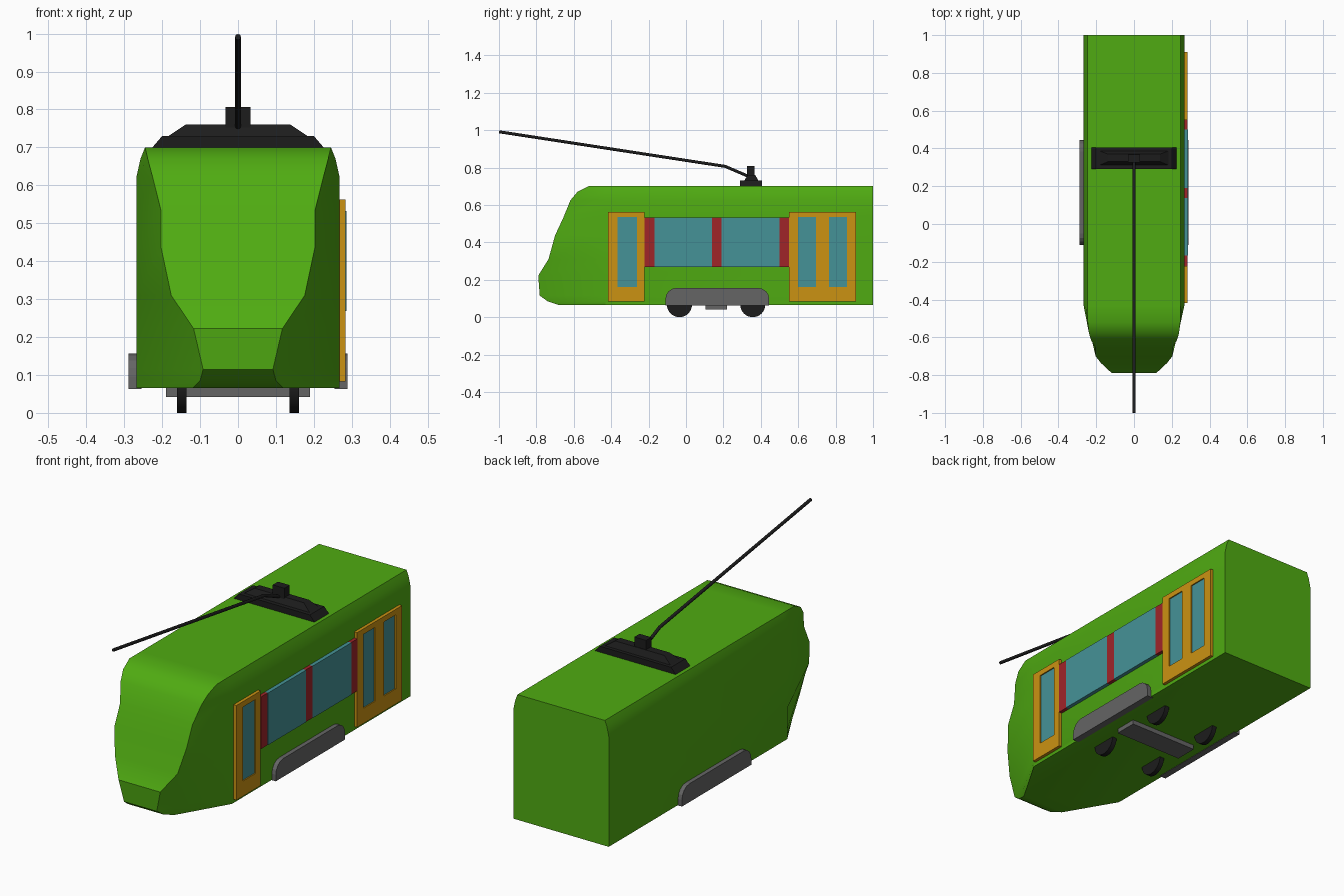
import bpy, bmesh, math

if "Cube" in bpy.data.objects:
    bpy.data.objects.remove(bpy.data.objects["Cube"])


def mat(name, r, g, b):
    m = bpy.data.materials.new(name)
    m.diffuse_color = (r, g, b, 1)
    m.use_nodes = True
    m.node_tree.nodes["Principled BSDF"].inputs["Base Color"].default_value = m.diffuse_color
    return m


GREEN = mat("green", 0.08, 0.41, 0.006)
ORANGE = mat("orange", 0.6, 0.29, 0.006)
TEAL = mat("teal", 0.06, 0.29, 0.31)
RED = mat("red", 0.35, 0.018, 0.022)
BLACK = mat("black", 0.012, 0.012, 0.012)
GREY = mat("grey", 0.13, 0.13, 0.13)


def finish(name, bm, *mats):
    bmesh.ops.recalc_face_normals(bm, faces=bm.faces)
    me = bpy.data.meshes.new(name)
    bm.to_mesh(me)
    bm.free()
    for m in mats:
        me.materials.append(m)
    ob = bpy.data.objects.new(name, me)
    bpy.context.collection.objects.link(ob)
    return ob


def loft(name, loops, m):
    """Skin a stack of point loops and cap both ends."""
    bm = bmesh.new()
    rows = [[bm.verts.new(p) for p in lp] for lp in loops]
    n = len(rows[0])
    for a, b in zip(rows, rows[1:]):
        for i in range(n):
            j = (i + 1) % n
            bm.faces.new((a[i], a[j], b[j], b[i]))
    bm.faces.new(rows[0])
    bm.faces.new(rows[-1])
    return finish(name, bm, m)


def rect(x0, x1, y0, y1, z):
    return [(x0, y0, z), (x1, y0, z), (x1, y1, z), (x0, y1, z)]


def box(name, x0, x1, y0, y1, z0, z1, m):
    return loft(name, [rect(x0, x1, y0, y1, z0), rect(x0, x1, y0, y1, z1)], m)


def smooth(ob, deg=30):
    bpy.ops.object.select_all(action='DESELECT')
    ob.select_set(True)
    bpy.context.view_layer.objects.active = ob
    bpy.ops.object.shade_smooth_by_angle(angle=math.radians(deg))


# Body: per level (z, side half width, nose half width, nose y)
levels = [(0.065, 0.267, 0.12, -0.68), (0.085, 0.267, 0.1, -0.74),
          (0.115, 0.267, 0.092, -0.782), (0.222, 0.267, 0.117, -0.79),
          (0.31, 0.267, 0.176, -0.735), (0.437, 0.267, 0.203, -0.70),
          (0.534, 0.267, 0.203, -0.655), (0.625, 0.267, 0.226, -0.618),
          (0.67, 0.257, 0.238, -0.58), (0.70, 0.245, 0.245, -0.52)]
body = loft("body", [[(-c, 1, z), (-c, -0.43, z), (-f, y, z),
                      (f, y, z), (c, -0.43, z), (c, 1, z)]
                     for z, c, f, y in levels], GREEN)
smooth(body)


# Doors with recessed panes, right side only
def door(name, y0, y1, p0, p1):
    bm = bmesh.new()

    def ring(x, a, b, c, d):
        return [bm.verts.new((x, y, z)) for y, z in ((a, c), (b, c), (b, d), (a, d))]
    rings = [ring(0.26, y0, y1, 0.083, 0.563), ring(0.283, y0, y1, 0.083, 0.563),
             ring(0.283, p0, p1, 0.16, 0.535), ring(0.277, p0, p1, 0.16, 0.535)]
    for a, b in zip(rings, rings[1:]):
        for i in range(4):
            j = (i + 1) % 4
            bm.faces.new((a[i], a[j], b[j], b[i]))
    bm.faces.new(rings[0])
    bm.faces.new(rings[-1]).material_index = 1
    finish(name, bm, ORANGE, TEAL)


door("front_door", -0.417, -0.222, -0.365, -0.262)
door("rear_door_a", 0.55, 0.73, 0.60, 0.695)
door("rear_door_b", 0.73, 0.91, 0.765, 0.86)

# Window band with red posts
for i, (a, b) in enumerate(((-0.168, 0.138), (0.19, 0.50))):
    box(f"side_window_{i}", 0.26, 0.286, a, b, 0.268, 0.532, TEAL)
for i, (a, b) in enumerate(((-0.222, -0.168), (0.138, 0.19), (0.50, 0.55))):
    box(f"window_post_{i}", 0.26, 0.284, a, b, 0.268, 0.532, RED)

# Bogie skirts on both sides, rounded top corners
R = 0.06
skirt = [(-0.11, 0.063), (0.445, 0.063)]
for cy, start in ((0.445 - R, 0), (-0.11 + R, 90)):
    for k in range(5):
        t = math.radians(start + k * 22.5)
        skirt.append((cy + R * math.cos(t), 0.096 + R * math.sin(t)))
for side, s in (("left", -1), ("right", 1)):
    loft(f"{side}_skirt", [[(s * x, y, z) for y, z in skirt] for x in (0.255, 0.289)], GREY)

# Wheels
for s in (-1, 1):
    for y in (-0.035, 0.357):
        loops = [[(s * x, y + 0.067 * math.cos(k * math.tau / 32),
                   0.067 + 0.067 * math.sin(k * math.tau / 32)) for k in range(32)]
                 for x in (0.136, 0.168 - 0.007)]
        smooth(loft("wheel", loops, BLACK))

# Underframe bar
box("underframe_bar", -0.19, 0.19, 0.105, 0.22, 0.042, 0.075, GREY)

# Roof mount: two tapered tiers and a pivot block
loft("roof_mount_base", [rect(-0.23, 0.23, 0.29, 0.405, 0.695),
                         rect(-0.20, 0.20, 0.29, 0.405, 0.73)], BLACK)
loft("roof_mount_top", [rect(-0.186, 0.186, 0.31, 0.388, 0.728),
                        rect(-0.138, 0.138, 0.33, 0.37, 0.76)], BLACK)
box("pivot_block", -0.033, 0.033, 0.325, 0.367, 0.75, 0.807, BLACK)

# Current collector pole
cu = bpy.data.curves.new("collector_pole", 'CURVE')
cu.dimensions = '3D'
cu.bevel_depth = 0.008
cu.bevel_resolution = 2
cu.use_fill_caps = True
sp = cu.splines.new('POLY')
sp.points.add(2)
for p, (y, z) in zip(sp.points, ((0.345, 0.748), (0.21, 0.806), (-0.999, 0.991))):
    p.co = (0, y, z, 1)
cu.materials.append(BLACK)
bpy.context.collection.objects.link(bpy.data.objects.new("collector_pole", cu))
